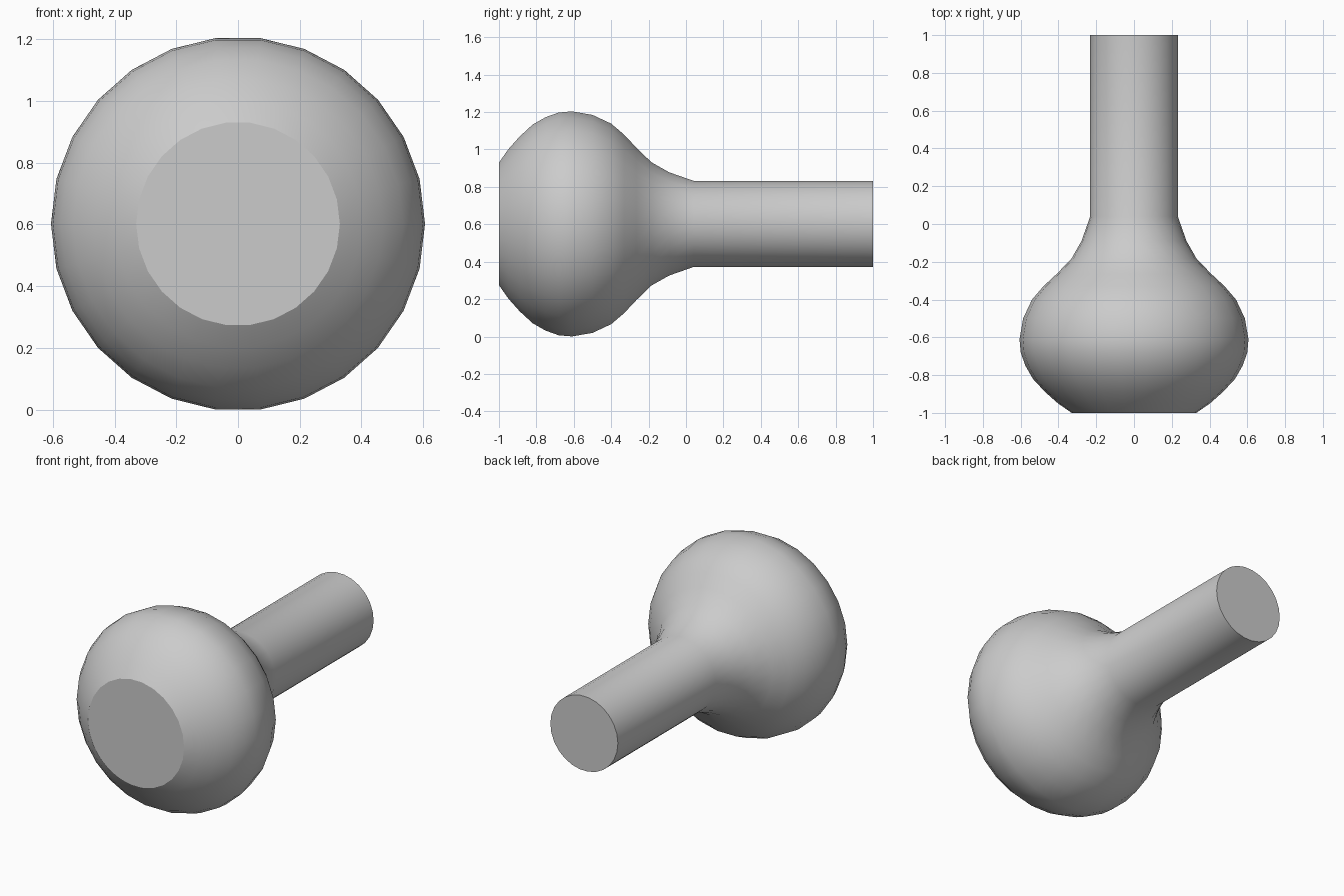
import bpy, bmesh, math

cube = bpy.data.objects.get("Cube")
if cube:
    bpy.data.objects.remove(cube)

SIDES = 26
CENTRE_Z = 0.602

# Profile along the axis: (y, radius), rounded head then waist then shaft
profile = [(-1, 0.33), (-0.95, 0.402), (-0.89, 0.47), (-0.82, 0.535), (-0.75, 0.575),
           (-0.68, 0.6), (-0.61, 0.606), (-0.5, 0.587), (-0.4, 0.54), (-0.33, 0.48),
           (-0.265, 0.41), (-0.185, 0.332), (-0.09, 0.278), (0.04, 0.232), (1, 0.232)]

grey = bpy.data.materials.new("plain grey")
grey.use_nodes = True
colour = (0.6, 0.6, 0.6, 1)
grey.diffuse_color = colour
grey.node_tree.nodes["Principled BSDF"].inputs["Base Color"].default_value = colour

# Sweep the profile round the axis and close both ends
bm = bmesh.new()
rings = []
for y, r in profile:
    angles = [math.tau * i / SIDES for i in range(SIDES)]
    rings.append([bm.verts.new((r * math.cos(a), y, CENTRE_Z + r * math.sin(a))) for a in angles])
for a, b in zip(rings, rings[1:]):
    for i in range(SIDES):
        j = (i + 1) % SIDES
        bm.faces.new((a[i], a[j], b[j], b[i]))
bm.faces.new(rings[0])
bm.faces.new(rings[-1])
bmesh.ops.recalc_face_normals(bm, faces=bm.faces)

mesh = bpy.data.meshes.new("knob")
bm.to_mesh(mesh)
bm.free()
mesh.materials.append(grey)
knob = bpy.data.objects.new("knob_with_shaft", mesh)
bpy.context.collection.objects.link(knob)

# Smooth body with crisp ends
bpy.ops.object.select_all(action="DESELECT")
knob.select_set(True)
bpy.context.view_layer.objects.active = knob
bpy.ops.object.shade_smooth_by_angle(angle=math.radians(30))
